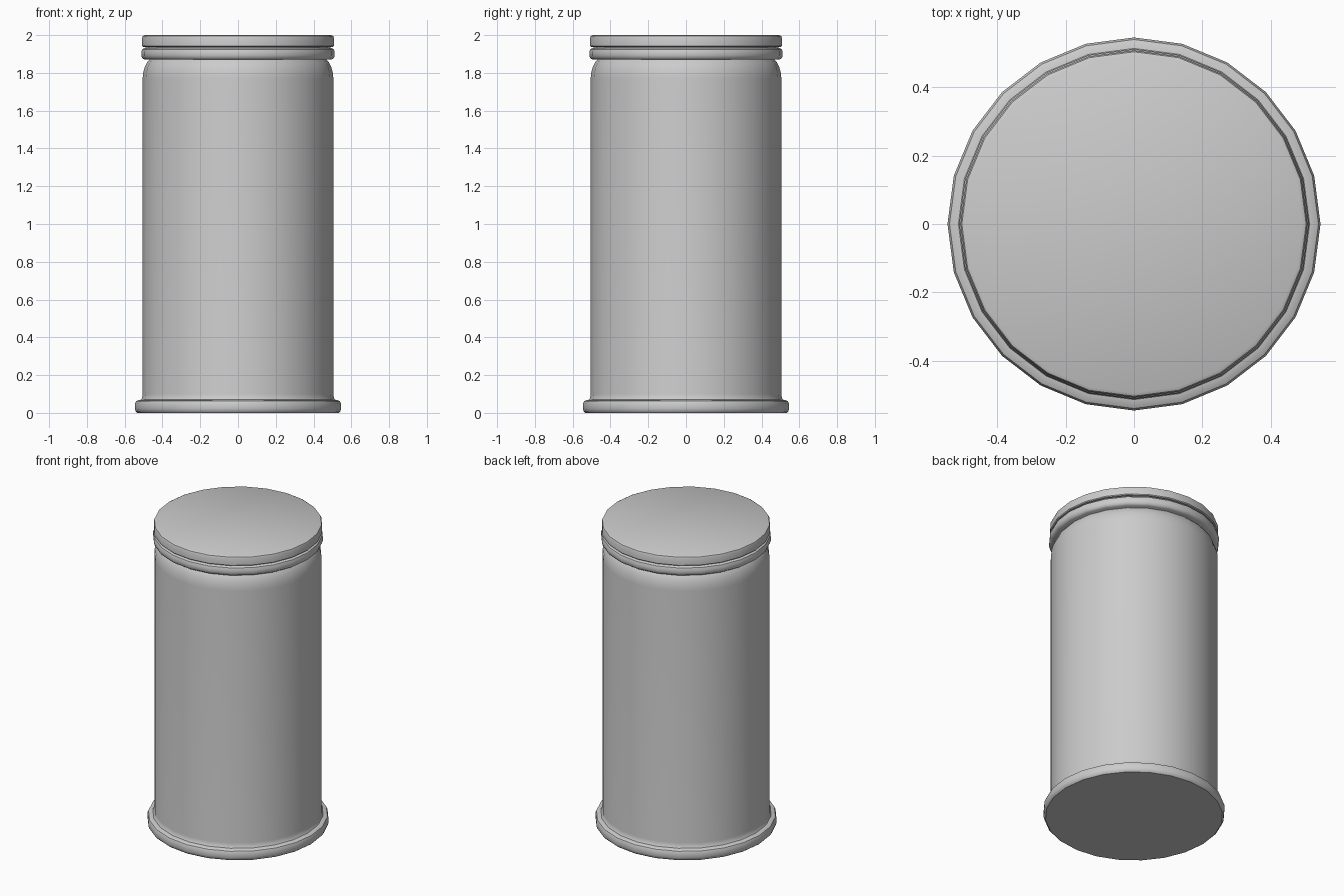
import bpy, bmesh, math

if "Cube" in bpy.data.objects:
    bpy.data.objects.remove(bpy.data.objects["Cube"])

SIDES = 24


def lathe(name, profile):
    """Revolve (radius, height) points about z and cap both ends."""
    bm = bmesh.new()
    rings = []
    for r, z in profile:
        rings.append([bm.verts.new((r * math.cos(2 * math.pi * i / SIDES),
                                    r * math.sin(2 * math.pi * i / SIDES), z))
                      for i in range(SIDES)])
    for low, high in zip(rings, rings[1:]):
        for i in range(SIDES):
            j = (i + 1) % SIDES
            bm.faces.new((low[i], low[j], high[j], high[i]))
    bm.faces.new(rings[0][::-1])
    bm.faces.new(rings[-1])
    mesh = bpy.data.meshes.new(name)
    bm.to_mesh(mesh)
    bm.free()
    obj = bpy.data.objects.new(name, mesh)
    bpy.context.collection.objects.link(obj)
    bpy.ops.object.select_all(action='DESELECT')
    obj.select_set(True)
    bpy.context.view_layer.objects.active = obj
    bpy.ops.object.shade_smooth_by_angle(angle=math.radians(40))
    return obj


# Main canister: rounded foot rim, straight wall, rounded shoulder and neck
lathe("canister_body", [
    (0.533, 0.0), (0.542, 0.008), (0.546, 0.022), (0.546, 0.048),
    (0.540, 0.062), (0.528, 0.068), (0.514, 0.07), (0.508, 0.08),
    (0.505, 0.10), (0.505, 1.77), (0.502, 1.80), (0.494, 1.83),
    (0.482, 1.855), (0.465, 1.875), (0.465, 1.90)])

# Rounded collar below the lid
lathe("collar_ring", [
    (0.495, 1.87), (0.507, 1.878), (0.512, 1.892), (0.512, 1.91),
    (0.507, 1.925), (0.495, 1.932), (0.48, 1.932)])

# Narrow groove between collar and lid
lathe("lid_groove", [(0.49, 1.925), (0.49, 1.945)])

# Flat lid with a softened top edge
lathe("lid", [
    (0.503, 1.938), (0.508, 1.943), (0.508, 1.985),
    (0.504, 1.995), (0.494, 2.0)])
